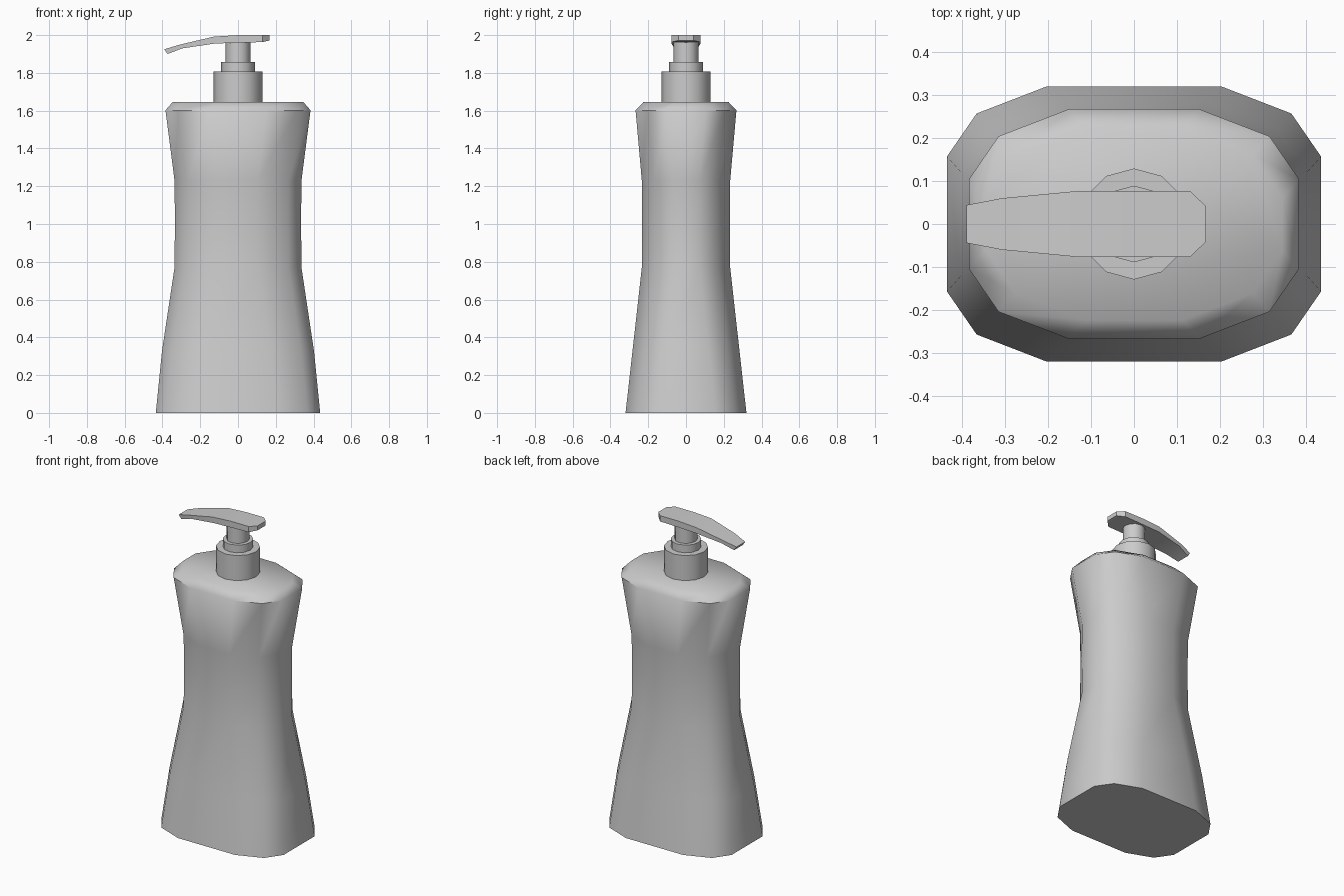
import bpy, bmesh, math

if "Cube" in bpy.data.objects:
    bpy.data.objects.remove(bpy.data.objects["Cube"])


def loft(name, rings, smooth=50):
    """Skin equal-length closed rings and cap both ends."""
    bm = bmesh.new()
    loops = [[bm.verts.new(p) for p in ring] for ring in rings]
    n = len(loops[0])
    for a, b in zip(loops, loops[1:]):
        for i in range(n):
            j = (i + 1) % n
            bm.faces.new((a[i], a[j], b[j], b[i]))
    bm.faces.new(loops[0][::-1])
    bm.faces.new(loops[-1])
    bmesh.ops.recalc_face_normals(bm, faces=bm.faces)
    mesh = bpy.data.meshes.new(name)
    bm.to_mesh(mesh)
    bm.free()
    ob = bpy.data.objects.new(name, mesh)
    bpy.context.collection.objects.link(ob)
    bpy.ops.object.select_all(action='DESELECT')
    ob.select_set(True)
    bpy.context.view_layer.objects.active = ob
    bpy.ops.object.shade_smooth_by_angle(angle=math.radians(smooth))
    return ob


def body_ring(z, hx, hy):
    # twelve-sided section with fixed-size cut corners
    q = [(hx, hy - 0.163), (hx - 0.069, hy - 0.063), (hx - 0.232, hy)]
    half = q + [(-x, y) for x, y in reversed(q)]
    return [(x, y, z) for x, y in half + [(-x, -y) for x, y in half]]


def circle(z, r, n=12):
    return [(r * math.cos(2 * math.pi * i / n), r * math.sin(2 * math.pi * i / n), z)
            for i in range(n)]


# Bottle body: waisted profile of (z, half width, half depth)
profile = [(0, 0.435, 0.32), (0.33, 0.402, 0.283), (0.77, 0.336, 0.234),
           (1.02, 0.334, 0.233), (1.23, 0.336, 0.234),
           (1.602, 0.384, 0.267), (1.647, 0.345, 0.224)]
loft("bottle_body", [body_ring(*p) for p in profile])

# Pump collar, ring and stem
for name, z0, z1, r in [("pump_collar", 1.64, 1.808, 0.129),
                        ("pump_ring", 1.80, 1.857, 0.089),
                        ("pump_stem", 1.85, 1.97, 0.066)]:
    loft(name, [circle(z0, r), circle(z1, r)])

# Pump head: stations of (top x, top z, bottom x, bottom z, half width)
stations = [(-0.39, 1.925, -0.373, 1.90, 0.044),
            (-0.307, 1.95, -0.294, 1.93, 0.06),
            (-0.128, 1.992, -0.124, 1.955, 0.077),
            (0.0, 2.0, 0.0, 1.96, 0.077),
            (0.13, 2.0, 0.13, 1.963, 0.077),
            (0.168, 2.0, 0.168, 1.972, 0.041)]
loft("pump_head", [[(bx, -w, bz), (bx, w, bz), (tx, w, tz), (tx, -w, tz)]
                   for tx, tz, bx, bz, w in stations], 40)
